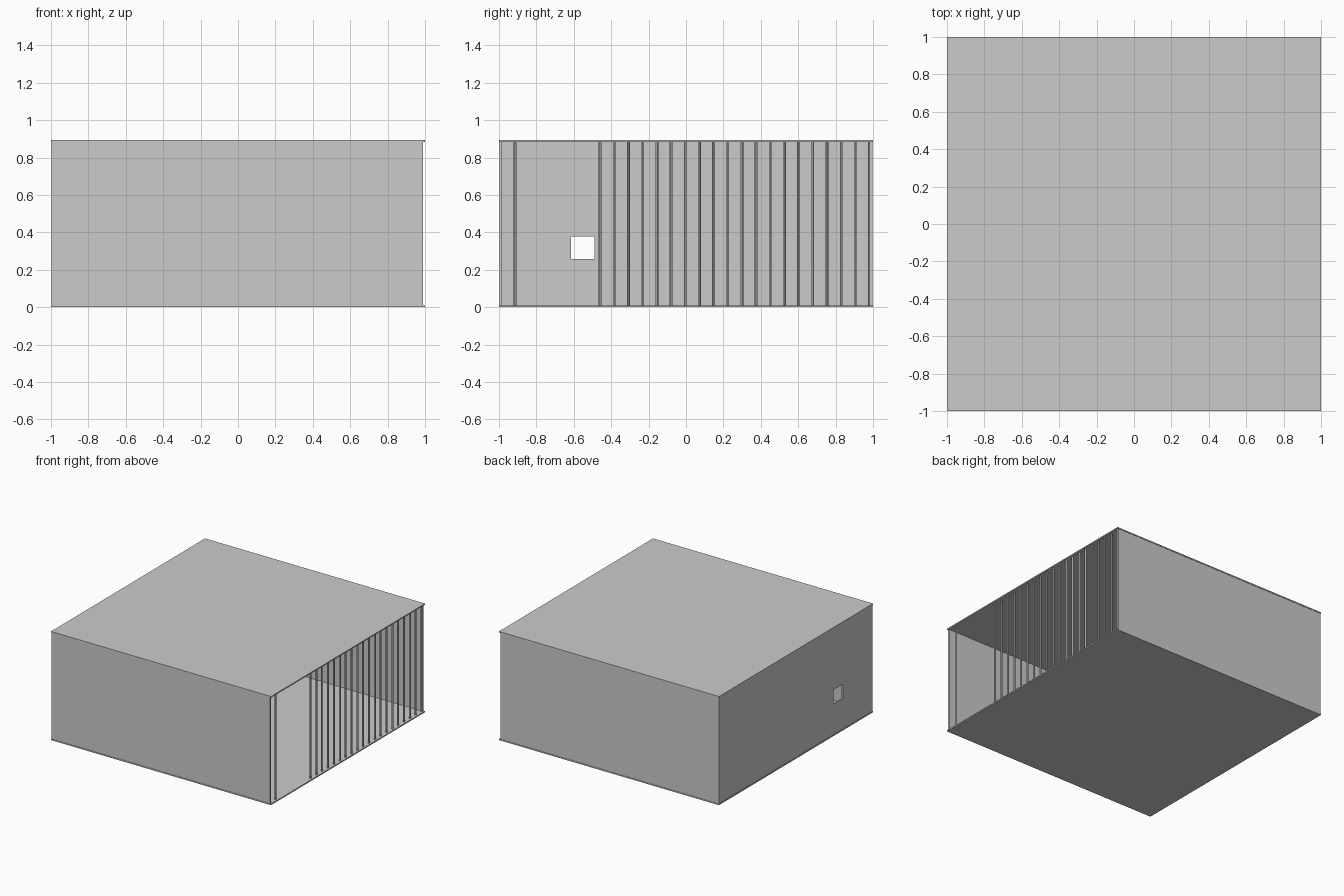
import bpy

if "Cube" in bpy.data.objects:
    bpy.data.objects.remove(bpy.data.objects["Cube"])

H = 0.893      # total height
SLAB = 0.01    # floor and roof thickness
WALL = 0.012   # wall thickness
LIP = 0.003    # slab overhang past the walls


def box(name, lo, hi):
    bpy.ops.mesh.primitive_cube_add(size=1, location=[(a + b) / 2 for a, b in zip(lo, hi)])
    ob = bpy.context.object
    ob.name = name
    ob.scale = [b - a for a, b in zip(lo, hi)]
    bpy.ops.object.transform_apply(location=False, rotation=False, scale=True)
    return ob


# Floor and roof slabs
box("floor", (-1, -1, 0), (1, 1, SLAB))
box("roof", (-1, -1, H - SLAB), (1, 1, H))

# Front and back walls stop just short of the slab edges
z0, z1 = SLAB, H - SLAB
e = 1 - LIP
box("front_wall", (-e, -e, z0), (0.99, -e + WALL, z1))
box("back_wall", (-e, e - WALL, z0), (0.99, e, z1))

# Left wall with a small square window
left = box("left_wall", (-e, -e + WALL, z0), (-e + WALL, e - WALL, z1))
cutter = box("window_cutter", (-1.1, -0.615, 0.258), (-0.9, -0.489, 0.377))
cutter.hide_render = True
cutter.hide_set(True)
cut = left.modifiers.new("window", 'BOOLEAN')
cut.operation = 'DIFFERENCE'
cut.solver = 'EXACT'
cut.object = cutter

# Round bars along the open right side, leaving a doorway gap
for i in [-6] + list(range(20)):
    bpy.ops.mesh.primitive_cylinder_add(
        vertices=12, radius=0.0075, depth=z1 - z0,
        location=(0.981, -0.459 + 0.0758 * i, (z0 + z1) / 2))
    bar = bpy.context.object
    bar.name = "bar"
    bpy.ops.object.shade_smooth_by_angle()
